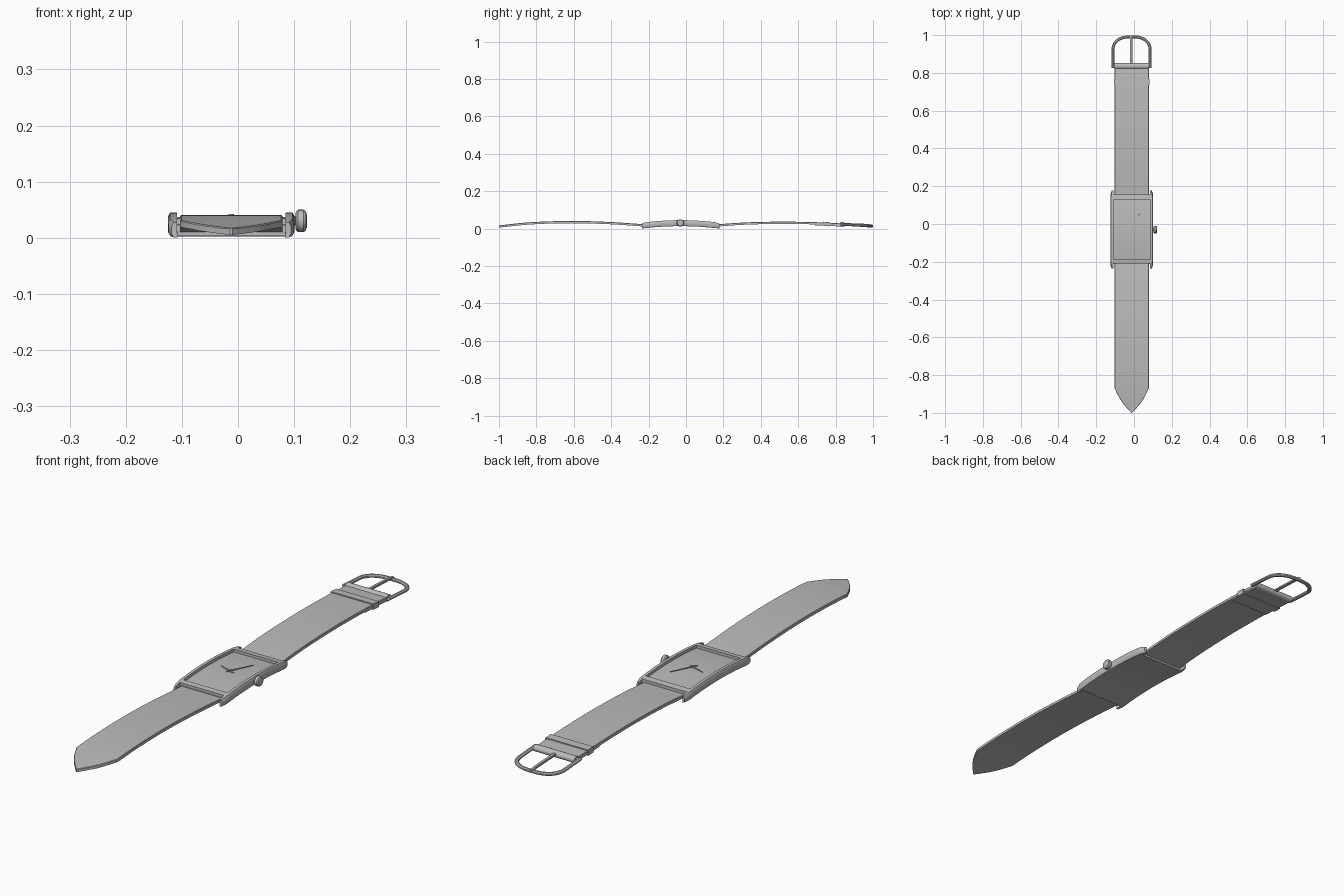
import bpy, bmesh, math
from mathutils import Vector

cube = bpy.data.objects.get("Cube")
if cube:
    bpy.data.objects.remove(cube, do_unlink=True)

grey = bpy.data.materials.new("plain grey")
grey.use_nodes = True
grey.diffuse_color = (0.5, 0.5, 0.5, 1)
grey.node_tree.nodes["Principled BSDF"].inputs["Base Color"].default_value = (0.5, 0.5, 0.5, 1)

CX, CY = -0.012, -0.03      # centre of the case


def loft(name, rings, closed=False):
    """Skin a series of equal-sized cross-sections."""
    bm = bmesh.new()
    rows = [[bm.verts.new(p) for p in ring] for ring in rings]
    n = len(rows[0])
    pairs = list(zip(rows, rows[1:])) + ([(rows[-1], rows[0])] if closed else [])
    for a, b in pairs:
        for i in range(n):
            j = (i + 1) % n
            bm.faces.new((a[i], a[j], b[j], b[i]))
    if not closed:
        bm.faces.new(rows[0])
        bm.faces.new(rows[-1])
    bmesh.ops.recalc_face_normals(bm, faces=bm.faces)
    mesh = bpy.data.meshes.new(name)
    bm.to_mesh(mesh)
    bm.free()
    mesh.materials.append(grey)
    ob = bpy.data.objects.new(name, mesh)
    bpy.context.collection.objects.link(ob)
    bpy.ops.object.select_all(action='DESELECT')
    ob.select_set(True)
    bpy.context.view_layer.objects.active = ob
    bpy.ops.object.shade_smooth_by_angle(angle=math.radians(35))
    return ob


def section(y, x0, x1, z0, z1, c=0.0):
    """Rectangle across the strap direction with chamfered top corners."""
    pts = [(x0, z0), (x1, z0), (x1, z1 - c), (x1 - c, z1), (x0 + c, z1), (x0, z1 - c)]
    if c == 0:
        pts = [(x0, z0), (x1, z0), (x1, z1), (x0, z1)]
    return [(x, y, z) for x, z in pts]


def span(a, b, n):
    return [a + (b - a) * i / n for i in range(n + 1)]


def case_top(y):
    return 0.045 - 0.33 * (y - CY) ** 2


def case_bottom(y):
    return 0.013 - 0.31 * (y - CY) ** 2


def interp(y, points):
    """Smooth curve through (y, value) points."""
    pts = sorted(points)
    y = min(max(y, pts[0][0]), pts[-1][0])
    k = max(i for i in range(len(pts) - 1) if pts[i][0] <= y)
    p = [pts[min(max(k + d, 0), len(pts) - 1)] for d in (-1, 0, 1, 2)]
    h = p[2][0] - p[1][0]
    t = (y - p[1][0]) / h
    m1 = h * (p[2][1] - p[0][1]) / (p[2][0] - p[0][0])
    m2 = h * (p[3][1] - p[1][1]) / (p[3][0] - p[1][0])
    return ((2*t**3 - 3*t*t + 1) * p[1][1] + (t**3 - 2*t*t + t) * m1
            + (3*t*t - 2*t**3) * p[2][1] + (t**3 - t*t) * m2)


# Case: floor, end bars and two side rails that run on into the lugs
loft("case_floor", [section(y, CX - 0.1, CX + 0.1, case_bottom(y), case_top(y) - 0.011)
                    for y in span(-0.212, 0.155, 14)])
for name, a, b in (("lower_end_bar", -0.21, -0.188), ("upper_end_bar", 0.13, 0.155)):
    loft(name, [section(y, CX - 0.1, CX + 0.1, case_bottom(y) + 0.002, case_top(y))
                for y in span(a, b, 3)])
for name, s in (("right_rail", -1), ("left_rail", 1)):
    rings = []
    for y in span(-0.236, 0.178, 24):
        end = max(0, abs(y - CY) - 0.175) / 0.033       # lugs narrow at the ends
        end = min(end, 1)
        outer = 0.113 - 0.007 * end ** 2
        top = case_top(y) - 0.004 * end ** 2
        low = case_bottom(y) + 0.001 * end
        shape = [(0.096, low), (outer - 0.004, low), (outer, low + 0.007),
                 (outer, top - 0.008), (outer - 0.004, top), (0.097, top)]
        rings.append([(CX + s * x, y, z) for x, z in shape])
    loft(name, rings)

# Crown on the left side
rings = []
for x, r in ((0.092, 0.008), (0.102, 0.008), (0.103, 0.016), (0.107, 0.02),
             (0.117, 0.02), (0.121, 0.017), (0.123, 0.010)):
    rings.append([(x, CY + r * math.cos(a), 0.030 + r * math.sin(a))
                  for a in [math.tau * i / 20 for i in range(20)]])
loft("crown", rings)


# Hands and their pin
def hand(name, tip, width, z):
    start = Vector((CX, CY))
    d = (Vector(tip) - start).normalized()
    side = Vector((-d.y, d.x))
    rings = []
    for p, w in ((start - d * 0.018, width * 0.6), (start, width), (Vector(tip), width * 0.3)):
        a, b = p + side * w, p - side * w
        rings.append([(a.x, a.y, z), (b.x, b.y, z), (b.x, b.y, z + 0.002), (a.x, a.y, z + 0.002)])
    loft(name, rings)


hand("minute_hand", (0.03, 0.056), 0.004, 0.038)
hand("hour_hand", (-0.065, -0.012), 0.004, 0.0355)
loft("hand_pin", [[(CX + 0.005 * math.cos(math.tau * i / 12),
                    CY + 0.005 * math.sin(math.tau * i / 12), z) for i in range(12)]
                  for z in (0.03, 0.042)])

# Lower strap with a pointed tip
lower_path = [(-1, 0.011), (-0.87, 0.025), (-0.75, 0.032), (-0.62, 0.0345),
              (-0.5, 0.033), (-0.35, 0.026), (-0.2, 0.015)]
tip_width = [(-1, 0.002), (-0.975, 0.025), (-0.935, 0.057), (-0.87, 0.091)]
rings = []
for y in span(-1, -0.87, 8) + span(-0.84, -0.2, 20):
    w, z = interp(y, tip_width), interp(y, lower_path)
    rings.append(section(y, CX - w, CX + w, z - 0.006, z + 0.006, min(0.002, w / 2)))
loft("lower_strap", rings)

# Upper strap, with the folded end and keeper beside the buckle
upper_path = [(0.145, 0.015), (0.3, 0.026), (0.48, 0.031), (0.62, 0.030),
              (0.75, 0.026), (0.86, 0.020)]


def upper_band(name, a, b, half, under, over, n):
    rings = []
    for y in span(a, b, n):
        z = interp(y, upper_path)
        rings.append(section(y, CX - half, CX + half, z - under, z + over, 0.002))
    loft(name, rings)


upper_band("upper_strap", 0.145, 0.835, 0.091, 0.006, 0.006, 24)
upper_band("strap_fold", 0.69, 0.835, 0.089, 0.011, 0.004, 6)
upper_band("strap_keeper", 0.735, 0.768, 0.095, 0.013, 0.010, 2)
rings = []
for x in (CX - 0.091, CX + 0.091):
    rings.append([(x, 0.836 + 0.016 * math.cos(a), 0.022 + 0.013 * math.sin(a))
                  for a in [math.tau * i / 16 for i in range(16)]])
loft("strap_end_roll", rings)

# Buckle: rounded frame, cross bar and tongue
BX = -0.013
path = [(0.098, 0.826), (0.098, 0.87), (0.098, 0.91)]
path += [(0.098 * math.cos(a) ** 0.75, 0.925 + 0.066 * math.sin(a))
         for a in [math.pi / 2 * i / 12 for i in range(12)]]
outline = path + [(0, 0.991)] + [(-x, y) for x, y in reversed(path)]
rings = []
for i, (x, y) in enumerate(outline):
    p = Vector(outline[max(i - 1, 0)])
    q = Vector(outline[min(i + 1, len(outline) - 1)])
    d = (q - p).normalized()
    z = 0.023 - 0.065 * (y - 0.826)
    ring = []
    for k in range(8):
        a = math.tau * (k + 0.5) / 8
        r = 0.0085 * math.cos(a)
        ring.append((BX + x + d.y * r, y - d.x * r, z + 0.007 * math.sin(a)))
    rings.append(ring)
loft("buckle_frame", rings)
loft("buckle_bar", [[(x, 0.836 + 0.006 * math.cos(a), 0.022 + 0.006 * math.sin(a))
                     for a in [math.tau * i / 10 for i in range(10)]]
                    for x in (BX - 0.098, BX + 0.098)])
loft("buckle_tongue", [section(y, BX - 0.009, BX + 0.004, z - 0.004, z + 0.004, 0.002)
                       for y, z in ((0.84, 0.026), (0.90, 0.024), (0.97, 0.021), (0.998, 0.017))])
